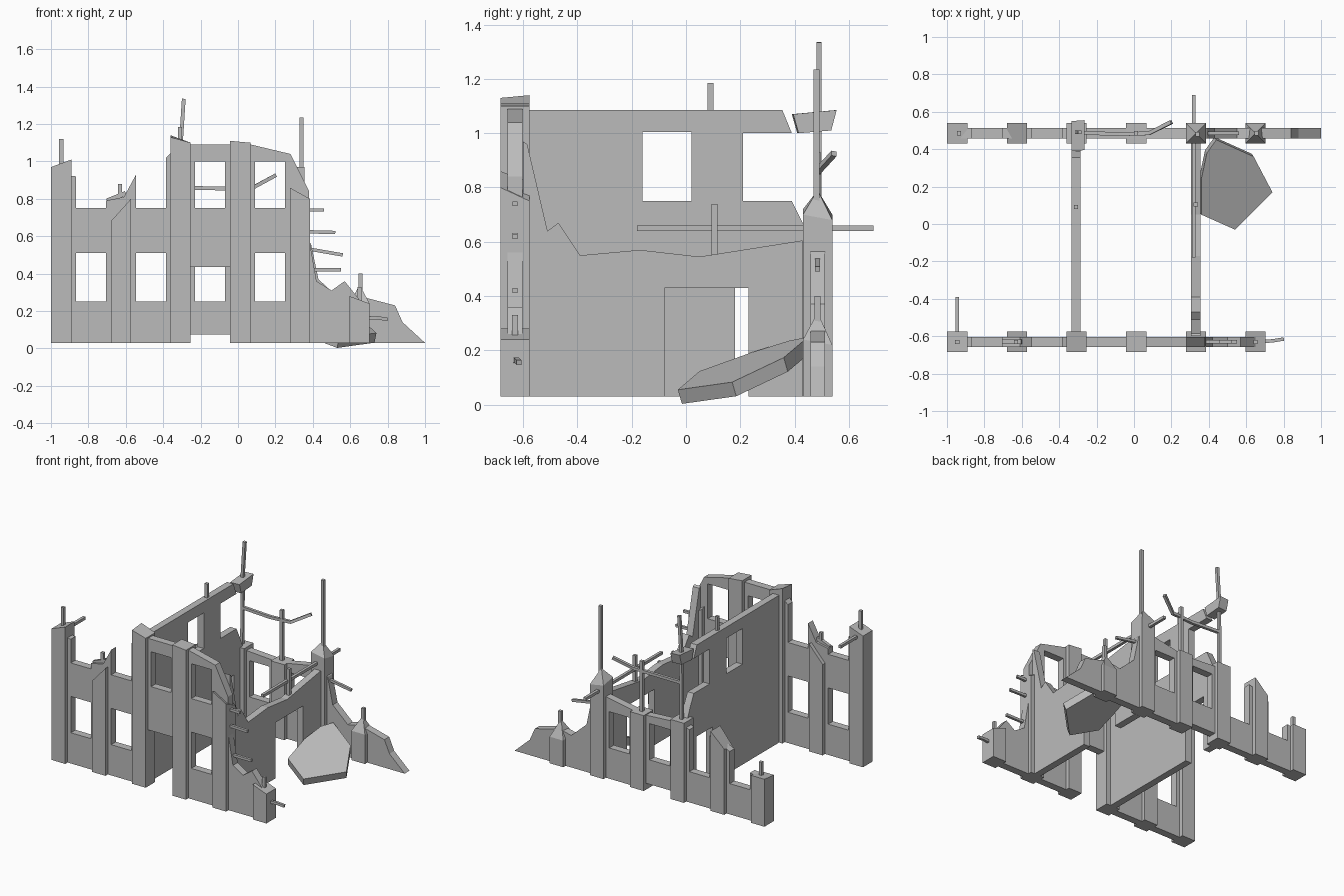
import bpy, bmesh
from mathutils import Vector

if "Cube" in bpy.data.objects:
    bpy.data.objects.remove(bpy.data.objects["Cube"], do_unlink=True)

GREY = bpy.data.materials.new("concrete grey")
GREY.use_nodes = True
GREY.diffuse_color = (0.5, 0.5, 0.5, 1)
GREY.node_tree.nodes["Principled BSDF"].inputs["Base Color"].default_value = (0.5, 0.5, 0.5, 1)

BASE, FRONT, BACK = 0.03, -0.63, 0.485
COLUMNS = [-0.945 + 0.319 * i for i in range(6)]


def finish(name, bm):
    bmesh.ops.recalc_face_normals(bm, faces=bm.faces)
    mesh = bpy.data.meshes.new(name)
    bm.to_mesh(mesh)
    bm.free()
    mesh.materials.append(GREY)
    obj = bpy.data.objects.new(name, mesh)
    bpy.context.collection.objects.link(obj)
    return obj


def slab(name, loops, place, push):
    """Fill an outline with holes, then give it thickness."""
    bm = bmesh.new()
    for loop in loops:
        vs = [bm.verts.new(place(*p)) for p in loop]
        for a, b in zip(vs, vs[1:] + vs[:1]):
            bm.edges.new((a, b))
    bmesh.ops.triangle_fill(bm, edges=bm.edges[:], use_beauty=True)
    bmesh.ops.dissolve_limit(bm, angle_limit=0.01, verts=bm.verts[:], edges=bm.edges[:])
    new = bmesh.ops.extrude_face_region(bm, geom=bm.faces[:], use_keep_orig=True)["geom"]
    bmesh.ops.translate(bm, vec=push, verts=[v for v in new if isinstance(v, bmesh.types.BMVert)])
    return finish(name, bm)


def wall_x(name, y, loops):
    return slab(name, loops, lambda u, z: (u, y - 0.027, z), (0, 0.054, 0))


def wall_y(name, x, loops):
    return slab(name, loops, lambda u, z: (x - 0.025, u, z), (0.05, 0, 0))


def rect(u0, u1, z0, z1):
    return [(u0, z0), (u1, z0), (u1, z1), (u0, z1)]


def pillar(name, x, y, tops, peak=None):
    """Square pillar; tops are its four corner heights, peak adds a broken point."""
    bm = bmesh.new()
    h = 0.054
    corners = [(x - h, y - h), (x + h, y - h), (x + h, y + h), (x - h, y + h)]
    low = [bm.verts.new((*c, BASE)) for c in corners]
    top = [bm.verts.new((*c, z)) for c, z in zip(corners, tops)]
    bm.faces.new(low)
    tip = bm.verts.new((x, y, peak)) if peak else None
    if not tip:
        bm.faces.new(top)
    for i in range(4):
        j = (i + 1) % 4
        bm.faces.new((low[i], low[j], top[j], top[i]))
        if tip:
            bm.faces.new((top[i], top[j], tip))
    return finish(name, bm)


def rod(name, *points, r=0.011):
    """Square reinforcing bar swept along a path."""
    bm = bmesh.new()
    pts = [Vector(p) for p in points]
    rings = []
    for i, p in enumerate(pts):
        d = (pts[min(i + 1, len(pts) - 1)] - pts[max(i - 1, 0)]).normalized()
        side = d.cross(Vector((0, 1, 0) if abs(d.y) < 0.9 else (0, 0, 1))).normalized()
        up = d.cross(side)
        rings.append([bm.verts.new(p + r * (a * side + b * up))
                      for a, b in ((1, 1), (-1, 1), (-1, -1), (1, -1))])
    for a, b in zip(rings, rings[1:]):
        for i in range(4):
            bm.faces.new((a[i], a[i - 1], b[i - 1], b[i]))
    bm.faces.new(rings[0])
    bm.faces.new(rings[-1])
    return finish(name, bm)


# Front wall: broken skyline, doorway, windows
wall_x("front_wall", FRONT, [
    [(-0.95, BASE), (-0.95, 0.93), (-0.865, 0.92), (-0.865, 0.75), (-0.705, 0.75), (-0.705, 0.79),
     (-0.61, 0.81), (-0.545, 0.93), (-0.545, 0.75), (-0.385, 0.75), (-0.385, 1.02), (-0.31, 1.09),
     (0.07, 1.09), (0.28, 1.04), (0.38, 0.84), (0.385, 0.56), (0.42, 0.36), (0.5, 0.31), (0.57, 0.36),
     (0.65, 0.26), (0.65, BASE), (-0.04, BASE), (-0.04, 0.435), (-0.255, 0.435), (-0.255, BASE)],
    rect(-0.865, -0.705, 0.25, 0.51), rect(-0.545, -0.385, 0.25, 0.51),
    rect(0.09, 0.25, 0.25, 0.51), rect(0.09, 0.25, 0.75, 1.0), rect(-0.23, -0.07, 0.75, 1.0)])

# Back wall: mostly collapsed, trailing off to one side
wall_x("back_wall", BACK, [
    [(-0.95, BASE), (-0.95, 0.36), (-0.865, 0.37), (-0.865, 0.25), (-0.705, 0.25), (-0.705, 0.48),
     (-0.545, 0.55), (-0.545, 0.25), (-0.385, 0.25), (-0.385, 0.55), (-0.31, 0.58), (0.01, 0.56),
     (0.33, 0.62), (0.39, 0.56), (0.43, 0.37), (0.55, 0.26), (0.65, 0.28), (0.84, 0.23), (0.88, 0.14),
     (1.0, BASE), (-0.04, BASE), (-0.04, 0.075), (-0.255, 0.075), (-0.255, BASE)],
    rect(-0.23, -0.07, 0.25, 0.51), rect(0.09, 0.25, 0.25, 0.51)])

# Cross walls
wall_y("right_cross_wall", -0.31, [
    [(-0.6, BASE), (-0.6, 1.085), (0.355, 1.085), (0.39, 1.0), (0.21, 1.0), (0.21, 0.75), (0.39, 0.75),
     (0.425, 0.68), (0.46, 0.6), (0.46, BASE), (0.36, BASE), (0.36, 0.43), (0.18, 0.43), (0.18, BASE)],
    rect(-0.16, 0.02, 0.75, 1.005)])
wall_y("left_cross_wall", 0.33, [
    [(-0.6, BASE), (-0.6, 0.97), (-0.585, 0.96), (-0.51, 0.64), (-0.47, 0.67), (-0.39, 0.55), (-0.17, 0.57),
     (0.05, 0.545), (0.43, 0.605), (0.43, BASE), (0.23, BASE), (0.23, 0.43), (-0.08, 0.43), (-0.08, BASE)]])

# Pillars: corner heights run front right, front left, back left, back right
front_tops = [(0.97, 1.01, 1.01, 0.97), (0.68, 0.8, 0.8, 0.68), (1.13, 1.1, 1.1, 1.14),
              (1.11, 1.1, 1.1, 1.11), (0.86, 0.8, 0.75, 0.82), (0.28, 0.24, 0.24, 0.28)]
back_tops = [((0.36, 0.36, 0.37, 0.37), None), ((0.47, 0.6, 0.6, 0.5), None),
             ((0.6, 0.6, 0.6, 0.6), None), ((0.57, 0.57, 0.57, 0.57), None),
             ((0.72, 0.7, 0.68, 0.7), 0.79), ((0.24, 0.24, 0.22, 0.22), 0.34)]
for i, x in enumerate(COLUMNS):
    pillar(f"front_pillar_{i + 1}", x, FRONT, front_tops[i])
    pillar(f"back_pillar_{i + 1}", x, BACK, *back_tops[i])

# Fallen floor slab leaning on the rubble
slab("fallen_slab",
     [[(0.54, -0.03), (0.74, 0.17), (0.64, 0.36), (0.44, 0.45), (0.39, 0.38), (0.36, 0.24), (0.36, 0.05)]],
     lambda x, y: (x, y, 0.055 - 0.22 * (x - 0.54) + 0.36 * (y + 0.03)), (-0.01, 0.015, -0.052))

# Chunk still hanging on the tall bar
slab("hanging_chunk", [[(0.39, 1.07), (0.55, 1.085), (0.53, 1.01), (0.41, 1.0)]],
     lambda y, z: (-0.335, y, z), (0.07, 0.005, 0))

# Upright bars
for name, x, y, z0, z1 in [
        ("front_corner", -0.945, FRONT, 0.9, 1.12), ("front_stub", -0.63, FRONT, 0.7, 0.88),
        ("back_corner", -0.935, BACK, 0.3, 0.46), ("mid_back", 0.01, BACK, 0.5, 0.93),
        ("tall_left", 0.34, 0.48, 0.7, 1.235), ("low_back", 0.655, BACK, 0.25, 0.4),
        ("cross_wall_top", -0.31, 0.09, 1.0, 1.185), ("cross_wall_mid", 0.33, 0.105, 0.5, 0.74),
        ("front_low", 0.65, FRONT, 0.2, 0.33)]:
    rod(name + "_bar", (x, y, z0), (x, y, z1))
rod("tall_back_bar", (-0.31, 0.49, 0.5), (-0.305, 0.49, 1.1), (-0.29, 0.49, 1.335), r=0.01)

# Bars sticking out sideways
for i, (x, z, drop) in enumerate([(0.46, 0.74, 0), (0.52, 0.625, 0.005), (0.55, 0.42, 0)]):
    rod(f"side_bar_{i + 1}", (0.33, FRONT, z), (x, FRONT, z - drop), r=0.009)
rod("back_side_bar", (0.33, BACK, 0.54), (0.56, BACK, 0.5), r=0.009)
rod("front_end_bar", (0.65, FRONT, 0.16), (0.74, -0.625, 0.165), (0.8, -0.615, 0.155), r=0.009)
rod("corner_inward_bar", (-0.945, FRONT, 0.95), (-0.945, -0.39, 0.95), r=0.01)
rod("long_floor_bar", (0.32, -0.18, 0.65), (0.32, 0.69, 0.65), r=0.01)
rod("bent_bar", (-0.31, 0.49, 0.86), (-0.08, 0.48, 0.855), (0.08, 0.485, 0.86), (0.2, 0.545, 0.925), r=0.01)
rod("stub_bar", (-0.7, FRONT, 0.79), (-0.6, FRONT, 0.83), r=0.012)
